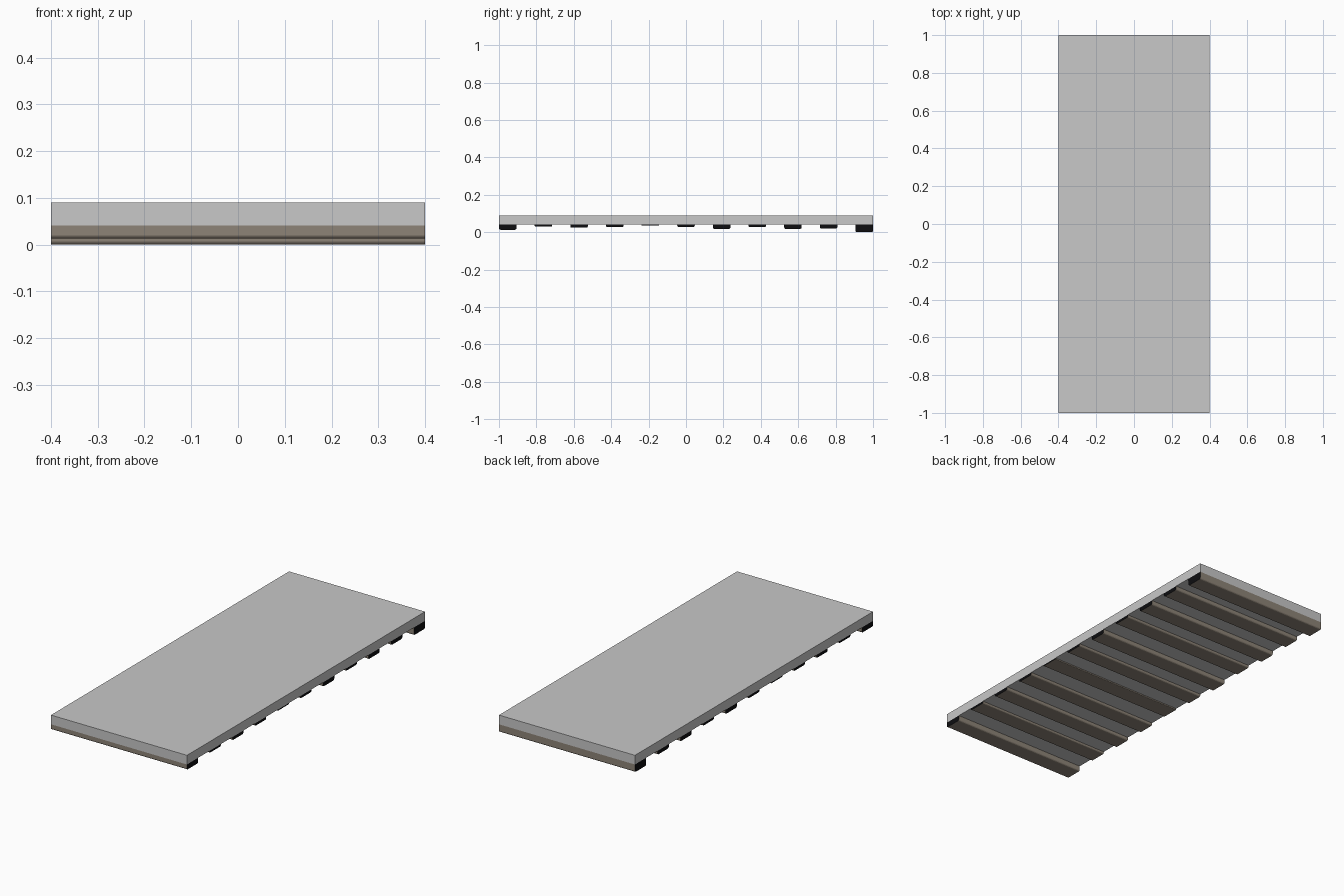
import bpy, bmesh, math

if "Cube" in bpy.data.objects:
    bpy.data.objects.remove(bpy.data.objects["Cube"])


def make_material(name, color):
    m = bpy.data.materials.new(name)
    m.diffuse_color = (*color, 1)
    m.use_nodes = True
    m.node_tree.nodes["Principled BSDF"].inputs["Base Color"].default_value = m.diffuse_color
    return m


grey = make_material("light grey", (0.58, 0.58, 0.58))
brown = make_material("dull brown", (0.27, 0.23, 0.185))
black = make_material("black", (0.004, 0.004, 0.005))

HALF_X, SLAB_Z, TOP_Z = 0.4, 0.041, 0.09


def finish(name, bm, mats):
    bmesh.ops.recalc_face_normals(bm, faces=bm.faces)
    me = bpy.data.meshes.new(name)
    bm.to_mesh(me)
    bm.free()
    for m in mats:
        me.materials.append(m)
    ob = bpy.data.objects.new(name, me)
    bpy.context.collection.objects.link(ob)
    return ob


# flat top board
bm = bmesh.new()
bmesh.ops.create_cube(bm, size=1)
for v in bm.verts:
    v.co.x *= 2 * HALF_X
    v.co.y *= 2
    v.co.z = TOP_Z if v.co.z > 0 else SLAB_Z
finish("top_board", bm, [grey])


# cross slat: profile with rounded lower corners, extruded along x
def slat(name, y, bottom, half=0.047):
    r = min(0.008, (SLAB_Z - bottom) * 0.6)
    pts = [(-half, SLAB_Z)]
    for side, start in ((-1, 180), (1, 270)):
        for k in range(4):
            a = math.radians(start + 30 * k)
            pts.append((side * (half - r) + r * math.cos(a), bottom + r + r * math.sin(a)))
    pts.append((half, SLAB_Z))
    bm = bmesh.new()
    face = bm.faces.new([bm.verts.new((-HALF_X, y + p, z)) for p, z in pts])
    ext = bmesh.ops.extrude_face_region(bm, geom=[face], use_keep_orig=True)
    for v in ext["geom"]:
        if isinstance(v, bmesh.types.BMVert):
            v.co.x = HALF_X
    bm.normal_update()
    for f in bm.faces:  # dark end caps
        f.material_index = 1 if abs(f.normal.x) > 0.9 else 0
    finish(name, bm, [brown, black])


# slats of uneven depth under the board
bottoms = [0.013, 0.030, 0.024, 0.027, 0.035, 0.028, 0.018, 0.028, 0.018, 0.020, 0.0]
for i, b in enumerate(bottoms):
    slat(f"cross_slat_{i + 1}", -0.953 + 0.1906 * i, b)
